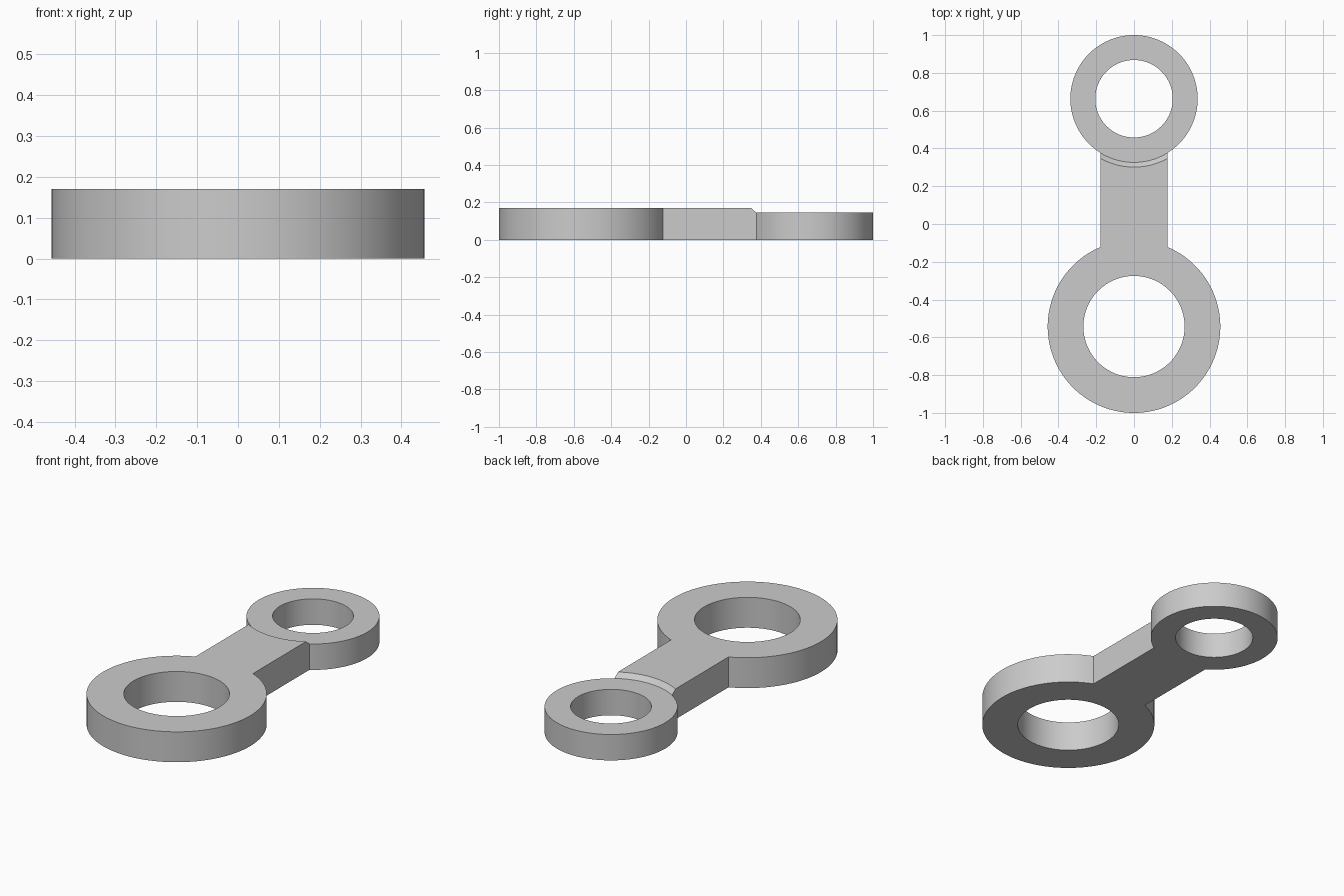
import bpy, bmesh
from math import asin, sin, cos, pi, sqrt, radians

if "Cube" in bpy.data.objects:
    bpy.data.objects.remove(bpy.data.objects["Cube"], do_unlink=True)

BIG_Y, BIG_R, BIG_BORE, BIG_H = -0.543, 0.457, 0.268, 0.17
SMALL_Y, SMALL_R, SMALL_BORE, SMALL_H = 0.663, 0.337, 0.205, 0.145
CHAMFER_R = SMALL_R + BIG_H - SMALL_H
HALF_W = 0.178
NECK, ROUND = 24, 96

bm = bmesh.new()
neck_x = [HALF_W * (2 * i / NECK - 1) for i in range(NECK + 1)]


def face(*points):
    bm.faces.new([bm.verts.new(p) for p in points])


def strip(a, b):
    """Quads between two matching rows of points."""
    for i in range(len(a) - 1):
        face(a[i], a[i + 1], b[i + 1], b[i])


def eye(cy, outer_r, bore_r, height, side):
    """Bored ring whose outer wall is left open where the shank joins."""
    joint = asin(HALF_W / outer_r)
    sweep = 2 * (pi - joint)
    angles = [asin(x / outer_r) for x in neck_x]
    angles += [joint + sweep * i / ROUND for i in range(1, ROUND + 1)]

    def row(r, z):
        return [(r * sin(a), cy + side * r * cos(a), z) for a in angles]

    inner_low, inner_top = row(bore_r, 0), row(bore_r, height)
    outer_low, outer_top = row(outer_r, 0), row(outer_r, height)
    strip(inner_low, inner_top)
    strip(inner_low, outer_low)
    strip(inner_top, outer_top)
    strip(outer_low[NECK:], outer_top[NECK:])


def neck_row(cy, r, side, z):
    return [(x, cy + side * sqrt(r * r - x * x), z) for x in neck_x]


# Large and small eyes
eye(BIG_Y, BIG_R, BIG_BORE, BIG_H, 1)
eye(SMALL_Y, SMALL_R, SMALL_BORE, SMALL_H, -1)

# Shank with a conical chamfer down to the small eye
big_low = neck_row(BIG_Y, BIG_R, 1, 0)
big_top = neck_row(BIG_Y, BIG_R, 1, BIG_H)
small_low = neck_row(SMALL_Y, SMALL_R, -1, 0)
small_top = neck_row(SMALL_Y, SMALL_R, -1, SMALL_H)
chamfer = neck_row(SMALL_Y, CHAMFER_R, -1, BIG_H)
strip(big_low, small_low)
strip(big_top, chamfer)
strip(chamfer, small_top)
for i in (0, NECK):
    face(big_low[i], small_low[i], small_top[i], chamfer[i], big_top[i])

# Weld into one solid
bmesh.ops.remove_doubles(bm, verts=bm.verts, dist=0.0001)
bmesh.ops.recalc_face_normals(bm, faces=bm.faces)
mesh = bpy.data.meshes.new("connecting_link")
bm.to_mesh(mesh)
bm.free()
link = bpy.data.objects.new("connecting_link", mesh)
bpy.context.collection.objects.link(link)

# Plain grey finish
grey = bpy.data.materials.new("light_grey")
grey.use_nodes = True
color = (0.6, 0.6, 0.6, 1)
grey.diffuse_color = color
grey.node_tree.nodes["Principled BSDF"].inputs["Base Color"].default_value = color
mesh.materials.append(grey)

bpy.ops.object.select_all(action="DESELECT")
link.select_set(True)
bpy.context.view_layer.objects.active = link
bpy.ops.object.shade_smooth_by_angle(angle=radians(30))
